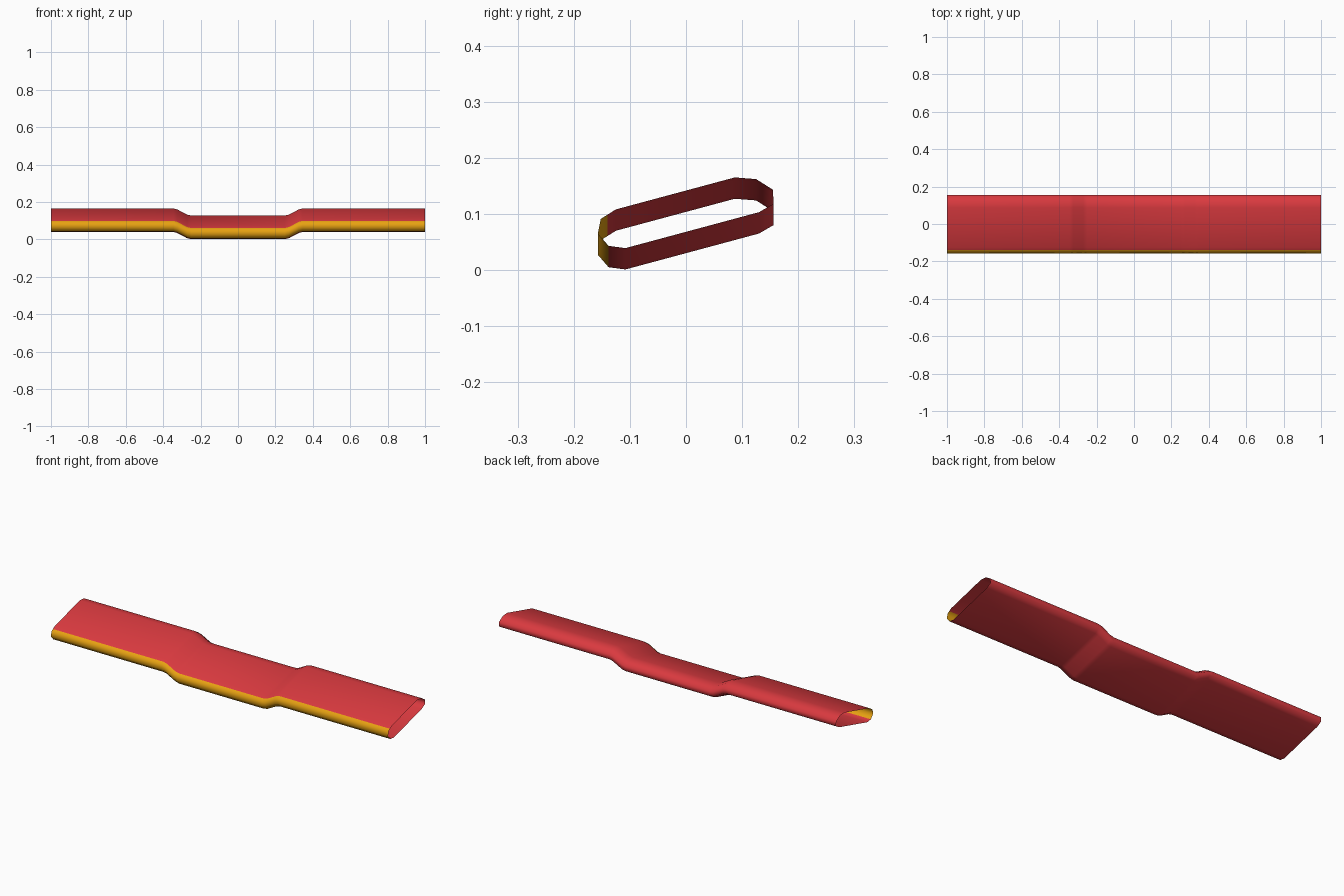
import bpy, bmesh

if "Cube" in bpy.data.objects:
    bpy.data.objects.remove(bpy.data.objects["Cube"])

# Two flat paint colours
def mat(name, rgb):
    m = bpy.data.materials.new(name)
    m.diffuse_color = (*rgb, 1)
    m.use_nodes = True
    m.node_tree.nodes["Principled BSDF"].inputs["Base Color"].default_value = m.diffuse_color
    return m

red = mat("red", (0.70, 0.042, 0.050))
amber = mat("amber", (0.80, 0.36, 0.006))

# Tilted flat-oval cross-section (y, z), counter-clockwise seen from +x
profile = [(-0.108, 0.001), (0.130, 0.065), (0.156, 0.080), (0.155, 0.105),
           (0.125, 0.124), (0.087, 0.127), (-0.125, 0.070), (-0.140, 0.0605),
           (-0.152, 0.053), (-0.157, 0.027), (-0.138, 0.005)]

# Spine: (x, lift), mirrored about the lowered centre
half = [(0.25, 0.0), (0.272, 0.005), (0.325, 0.033), (0.345, 0.038), (1.0, 0.038)]
spine = [(-x, z) for x, z in reversed(half)] + half

# Open-ended tube swept along the spine
bm = bmesh.new()
rings = [[bm.verts.new((x, y, z + lift)) for y, z in profile] for x, lift in spine]
n = len(profile)
for a, b in zip(rings, rings[1:]):
    for i in range(n):
        j = (i + 1) % n
        f = bm.faces.new((a[i], a[j], b[j], b[i]))
        # Front leading edge is amber, the rest red
        f.material_index = int(max(v.co.y for v in f.verts) < -0.135)
        f.smooth = True
bm.normal_update()
# Outward check: the underside must face down
if min(bm.faces, key=lambda f: f.calc_center_median().z - abs(f.normal.z)).normal.z > 0:
    bmesh.ops.reverse_faces(bm, faces=bm.faces[:])
wide_top = max(bm.faces, key=lambda f: f.calc_area() if f.calc_center_median().z > 0.12 else 0)
if wide_top.normal.z < 0:
    bmesh.ops.reverse_faces(bm, faces=bm.faces[:])

mesh = bpy.data.meshes.new("wing_blade")
bm.to_mesh(mesh)
bm.free()
mesh.materials.append(red)
mesh.materials.append(amber)
blade = bpy.data.objects.new("wing_blade", mesh)
bpy.context.collection.objects.link(blade)
